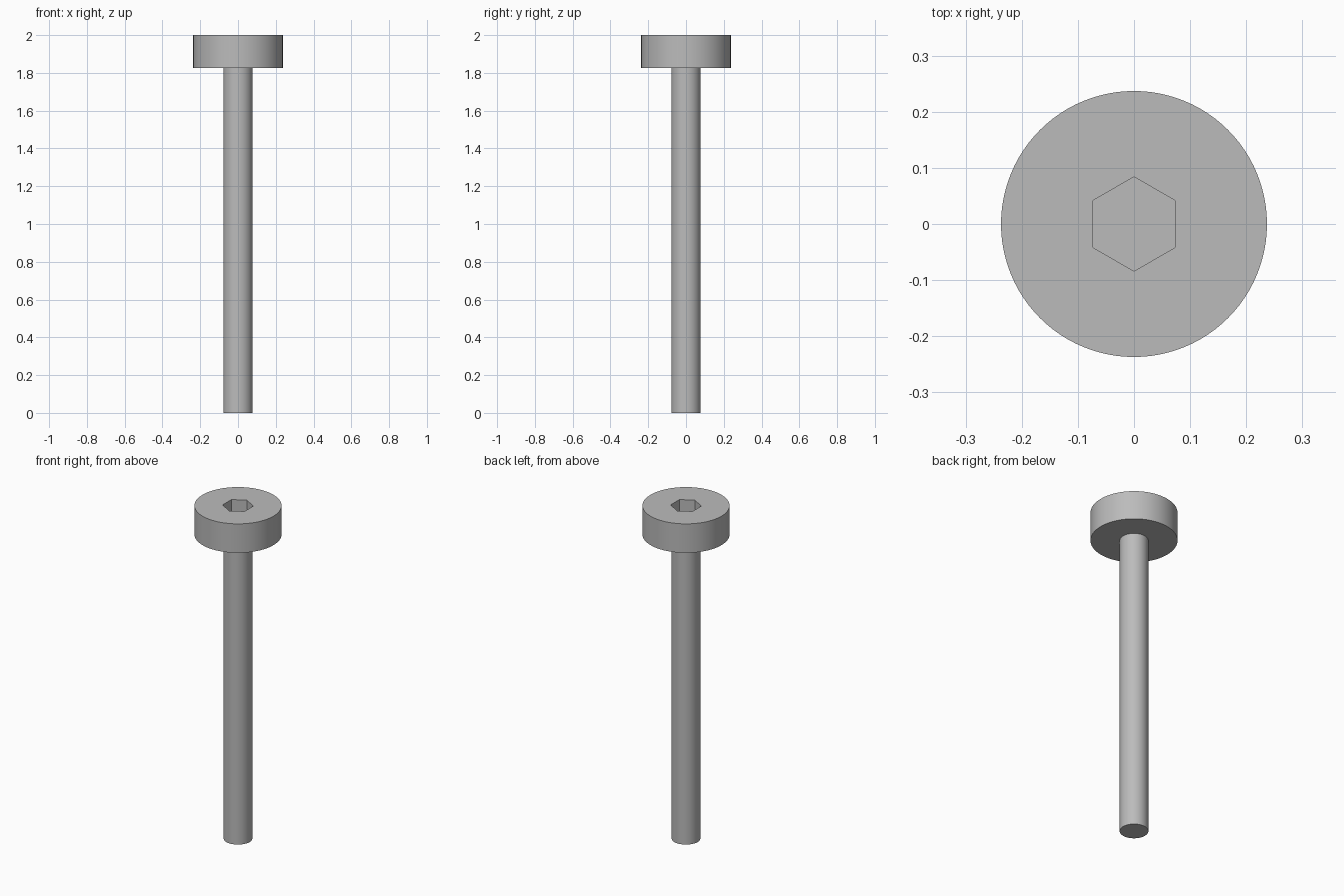
import bpy, bmesh, math

SIDES = 96
HEAD_R, SHANK_R, HEX_R = 0.237, 0.078, 0.084
HEAD_BASE, TOP, SOCKET_FLOOR = 1.826, 2.0, 1.91

if "Cube" in bpy.data.objects:
    bpy.data.objects.remove(bpy.data.objects["Cube"], do_unlink=True)

steel = bpy.data.materials.new("grey steel")
steel.use_nodes = True
grey = (0.5, 0.5, 0.5, 1.0)
steel.diffuse_color = grey
steel.node_tree.nodes["Principled BSDF"].inputs["Base Color"].default_value = grey


def round_section(radius):
    return lambda angle: radius


def hex_section(radius):
    # Distance to a hexagon whose corners point along +y and -y
    sector = math.pi / 3
    apothem = radius * math.cos(sector / 2)
    return lambda a: apothem / math.cos((a + sector / 2) % sector - sector / 2)


def loft(name, sections, cap_start=False, cap_end=False):
    """Skin a list of (section, height) rings, with optional end caps."""
    bm = bmesh.new()
    rings = []
    for section, z in sections:
        ring = []
        for i in range(SIDES):
            a = math.tau * i / SIDES
            r = section(a)
            ring.append(bm.verts.new((r * math.cos(a), r * math.sin(a), z)))
        rings.append(ring)
    for low, high in zip(rings, rings[1:]):
        for i in range(SIDES):
            j = (i + 1) % SIDES
            bm.faces.new((low[i], low[j], high[j], high[i]))
    if cap_start:
        bm.faces.new(rings[0][::-1])
    if cap_end:
        bm.faces.new(rings[-1])
    mesh = bpy.data.meshes.new(name)
    bm.to_mesh(mesh)
    bm.free()
    mesh.materials.append(steel)
    obj = bpy.data.objects.new(name, mesh)
    bpy.context.collection.objects.link(obj)
    bpy.ops.object.select_all(action="DESELECT")
    obj.select_set(True)
    bpy.context.view_layer.objects.active = obj
    bpy.ops.object.shade_smooth_by_angle(angle=math.radians(30))
    return obj


# Plain cylindrical shank
shank = round_section(SHANK_R)
loft("shank", [(shank, 0), (shank, HEAD_BASE)], cap_start=True)

# Head: underside, outer wall, top face, then down into the hex socket
head, socket = round_section(HEAD_R), hex_section(HEX_R)
loft("head", [(shank, HEAD_BASE), (head, HEAD_BASE), (head, TOP),
              (socket, TOP), (socket, SOCKET_FLOOR)], cap_end=True)
